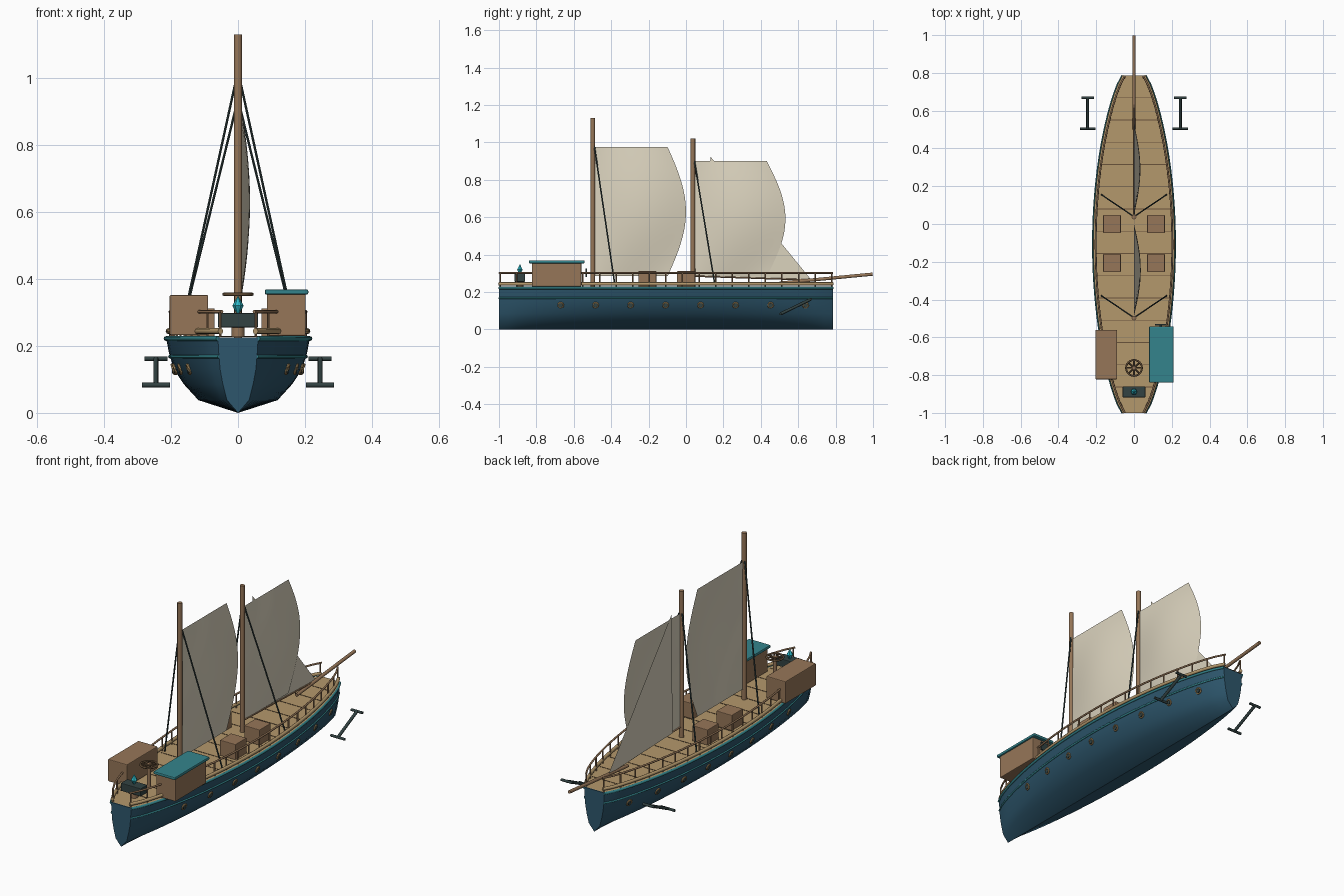
import bpy, bmesh, math
from mathutils import Vector

if "Cube" in bpy.data.objects:
    bpy.data.objects.remove(bpy.data.objects["Cube"])


def material(name, rgb):
    m = bpy.data.materials.new(name)
    lin = [c / 255 / 12.92 if c < 11 else ((c / 255 + 0.055) / 1.055) ** 2.4 for c in rgb]
    m.diffuse_color = (*lin, 1)
    m.use_nodes = True
    m.node_tree.nodes["Principled BSDF"].inputs["Base Color"].default_value = m.diffuse_color
    return m


HULL = material("hull blue", (45, 86, 108))
TEAL = material("teal trim", (52, 132, 140))
WOOD = material("brown wood", (150, 118, 88))
DECK = material("deck tan", (180, 152, 108))
SEAM = material("seam brown", (104, 82, 58))
IRON = material("dark iron", (50, 66, 66))
CANVAS = material("sail canvas", (219, 211, 190))
BRASS = material("brass", (176, 146, 100))
GLOW = material("crystal cyan", (45, 185, 200))


def finish(bm, name, mat, angle=None, recalc=True):
    if recalc:
        bmesh.ops.recalc_face_normals(bm, faces=bm.faces)
    me = bpy.data.meshes.new(name)
    bm.to_mesh(me)
    bm.free()
    ob = bpy.data.objects.new(name, me)
    bpy.context.collection.objects.link(ob)
    me.materials.append(mat)
    if angle:
        smooth(ob, angle)
    return ob


def smooth(ob, angle):
    bpy.ops.object.select_all(action='DESELECT')
    ob.select_set(True)
    bpy.context.view_layer.objects.active = ob
    bpy.ops.object.shade_smooth_by_angle(angle=math.radians(angle))


def box(name, lo, hi, mat, bevel=0.0):
    bm = bmesh.new()
    bmesh.ops.create_cube(bm, size=1)
    for v in bm.verts:
        v.co = [lo[i] + (v.co[i] + 0.5) * (hi[i] - lo[i]) for i in range(3)]
    ob = finish(bm, name, mat)
    if bevel:
        b = ob.modifiers.new("edges", 'BEVEL')
        b.width, b.segments = bevel, 2
    return ob


def tube(name, paths, r, mat, closed=False, sides=8):
    """Round bars swept along one or more point paths."""
    bm = bmesh.new()
    for path in paths:
        pts = [Vector(p) for p in path]
        n = len(pts)
        rings = []
        for i, p in enumerate(pts):
            a = pts[(i - 1) % n] if closed or i else p
            b = pts[(i + 1) % n] if closed or i < n - 1 else p
            t = (b - a).normalized()
            ref = Vector((1, 0, 0)) if abs(t.z) > 0.9 else Vector((0, 0, 1))
            u = t.cross(ref).normalized()
            w = t.cross(u)
            rings.append([bm.verts.new(p + r * (math.cos(k * math.tau / sides) * u
                                                + math.sin(k * math.tau / sides) * w))
                          for k in range(sides)])
        for i in range(n if closed else n - 1):
            a, b = rings[i], rings[(i + 1) % n]
            for k in range(sides):
                j = (k + 1) % sides
                bm.faces.new((a[k], a[j], b[j], b[k]))
        if not closed:
            bm.faces.new(rings[0])
            bm.faces.new(rings[-1])
    return finish(bm, name, mat, 50)


# Hull outline and section
Y0, Y1 = -1.0, 0.785
SECTION = [(0, 0), (0.55, 0.038), (0.75, 0.085), (0.89, 0.13), (0.96, 0.18), (1, 0.225)]


def half_width(y):
    t = (2 * y - Y0 - Y1) / (Y1 - Y0)
    return 0.06 + 0.155 * max(0, 1 - t * t) ** 0.8


def stations(n, a=Y0, b=Y1):
    return [a + (b - a) * i / n for i in range(n + 1)]


def side_path(side, scale, z, inset=0.0, a=Y0, b=Y1):
    return [(side * (half_width(y) * scale - inset), y, z) for y in stations(36, a, b)]


# Hull shell with end walls
profile = [(-f, z) for f, z in reversed(SECTION[1:])] + SECTION
bm = bmesh.new()
rows = [[bm.verts.new((f * half_width(y), y, z)) for f, z in profile] for y in stations(36)]
for a, b in zip(rows, rows[1:]):
    for i in range(len(profile) - 1):
        bm.faces.new((a[i], a[i + 1], b[i + 1], b[i]))
    bm.faces.new((a[-1], a[0], b[0], b[-1]))
bm.faces.new(rows[0])
bm.faces.new(rows[-1])
finish(bm, "hull", HULL, 35)

# Deck surface and board seams
bm = bmesh.new()
rows = [[bm.verts.new((s * half_width(y), y, 0.228)) for s in (-1, 1)] for y in stations(36)]
for a, b in zip(rows, rows[1:]):
    bm.faces.new((a[0], a[1], b[1], b[0]))
finish(bm, "deck", DECK)
for k in range(-3, 11):
    y = -0.51 + 0.1178 * k
    w = half_width(y) - 0.015
    box("deck_seam", (-w, y - 0.002, 0.227), (w, y + 0.002, 0.2295), SEAM)

# Trim, railings and portholes on both sides
for s in (-1, 1):
    tube("gunwale", [side_path(s, 1, 0.222)], 0.007, TEAL)
    tube("side_stripe", [side_path(s, 0.947, 0.168)], 0.005, TEAL)
    tube("lower_rail", [side_path(s, 1, 0.244, 0.008)], 0.009, DECK)
    tube("upper_rail", [side_path(s, 1, 0.302, 0.012)], 0.005, WOOD)
    tube("rail_posts", [[(s * (half_width(y) - 0.012), y, z) for z in (0.226, 0.302)]
                        for y in stations(20, Y0 + 0.006, Y1 - 0.006)], 0.004, WOOD, sides=6)
    rings, glass = [], []
    for k in range(8):
        y = -0.67 + 0.187 * k
        x = half_width(y) * 0.89 + 0.002
        slope = (half_width(y + 0.01) - half_width(y - 0.01)) / 0.02 * 0.89
        rings.append([(s * (x + slope * 0.014 * math.cos(a) + 0.3 * 0.014 * math.sin(a)),
                       y + 0.014 * math.cos(a), 0.13 + 0.014 * math.sin(a))
                      for a in [i * math.tau / 16 for i in range(16)]])
        glass.append([(s * (x - 0.004), y, 0.13), (s * (x + 0.003), y, 0.13)])
    tube("porthole_rings", rings, 0.004, BRASS, closed=True, sides=6)
    tube("porthole_glass", glass, 0.012, IRON, sides=12)

    # Anchor hung outboard of the bow
    ax = s * 0.245
    tube("anchor_shaft", [[(ax, 0.505, 0.083), (ax, 0.668, 0.162)]], 0.008, IRON)
    tube("anchor_bars", [[(ax - 0.042, 0.505, 0.083), (ax + 0.042, 0.505, 0.083)],
                         [(ax - 0.034, 0.668, 0.162), (ax + 0.034, 0.668, 0.162)]], 0.007, IRON)

    # Deck crates
    for y in (0.0, -0.207):
        x0, x1 = sorted((s * 0.07, s * 0.163))
        box("crate", (x0, y - 0.048, 0.228), (x1, y + 0.048, 0.312), WOOD, 0.003)

# Masts and bowsprit
for name, y, top in (("main_mast", -0.498, 1.13), ("fore_mast", 0.037, 1.02)):
    tube(name, [[(0, y, 0.2), (0, y, top)]], 0.0125, WOOD, sides=12)
tube("bowsprit", [[(0, 0.5, 0.248), (0, 0.998, 0.296)]], 0.009, WOOD, sides=10)
tube("fore_boom", [[(0, 0.05, 0.285), (0, 0.66, 0.265)]], 0.004, WOOD)

# Shrouds
for y, top in ((-0.498, 0.98), (0.037, 0.9)):
    tube("shrouds", [[(s * 0.009, y + 0.008, top), (s * 0.172, y + 0.118, 0.235)]
                     for s in (-1, 1)], 0.004, IRON, sides=6)


# Sails as billowed sheets
def sail(name, y, bottom, top, width, bow, belly):
    bm = bmesh.new()
    n = 16
    g = []
    for j in range(n + 1):
        v = j / n
        reach = width + bow * math.sin(math.pi * v)
        g.append([bm.verts.new((belly * math.sin(math.pi * v) * math.sin(math.pi * i / n),
                                y + reach * i / n, bottom + (top - bottom) * v))
                  for i in range(n + 1)])
    for j in range(n):
        for i in range(n):
            bm.faces.new((g[j][i], g[j][i + 1], g[j + 1][i + 1], g[j + 1][i]))
    return finish(bm, name, CANVAS, 60, recalc=False)


sail("main_sail", -0.488, 0.285, 0.975, 0.39, 0.098, 0.036)
sail("fore_sail", 0.047, 0.285, 0.9, 0.385, 0.1, 0.034)

# Triangular head sail
bm = bmesh.new()
bm.faces.new([bm.verts.new(p) for p in ((-0.004, 0.12, 0.28), (-0.004, 0.67, 0.265),
                                        (-0.004, 0.13, 0.925))])
finish(bm, "head_sail", CANVAS, recalc=False)

# Stern chest and roofed cabin
box("stern_chest", (-0.204, -0.822, 0.232), (-0.089, -0.56, 0.352), WOOD, 0.004)
box("cabin", (0.086, -0.824, 0.23), (0.202, -0.56, 0.358), WOOD, 0.004)
box("cabin_roof", (0.08, -0.84, 0.353), (0.21, -0.542, 0.369), TEAL, 0.005)
box("cabin_plate", (0.112, -0.538, 0.28), (0.172, -0.53, 0.325), IRON)
box("plate_bracket", (0.135, -0.562, 0.298), (0.149, -0.536, 0.308), IRON)

# Flat steering wheel on a post
wy, wz = -0.762, 0.354
tube("wheel_post", [[(0, wy, 0.226), (0, wy, wz + 0.004)]], 0.01, WOOD)
tube("wheel_rim", [[(0.042 * math.cos(i * math.tau / 24), wy + 0.042 * math.sin(i * math.tau / 24), wz)
                    for i in range(24)]], 0.005, SEAM, closed=True)
tube("wheel_spokes", [[(-0.042 * math.cos(a), wy - 0.042 * math.sin(a), wz),
                       (0.042 * math.cos(a), wy + 0.042 * math.sin(a), wz)]
                      for a in [i * math.pi / 4 for i in range(4)]], 0.004, SEAM, sides=6)

# Stern lamp: stand, iron base and pointed crystal
tube("lamp_stand", [[(0, -0.888, 0.226), (0, -0.888, 0.258)]], 0.02, WOOD, sides=12)
box("lamp_base", (-0.06, -0.918, 0.255), (0.06, -0.86, 0.298), IRON, 0.003)
bm = bmesh.new()
ring = [bm.verts.new((0.017 * math.cos(i * math.tau / 6), -0.888 + 0.017 * math.sin(i * math.tau / 6), 0.32))
        for i in range(6)]
for z in (0.29, 0.35):
    tip = bm.verts.new((0, -0.888, z))
    for i in range(6):
        bm.faces.new((ring[i], ring[(i + 1) % 6], tip))
finish(bm, "lamp_crystal", GLOW)
